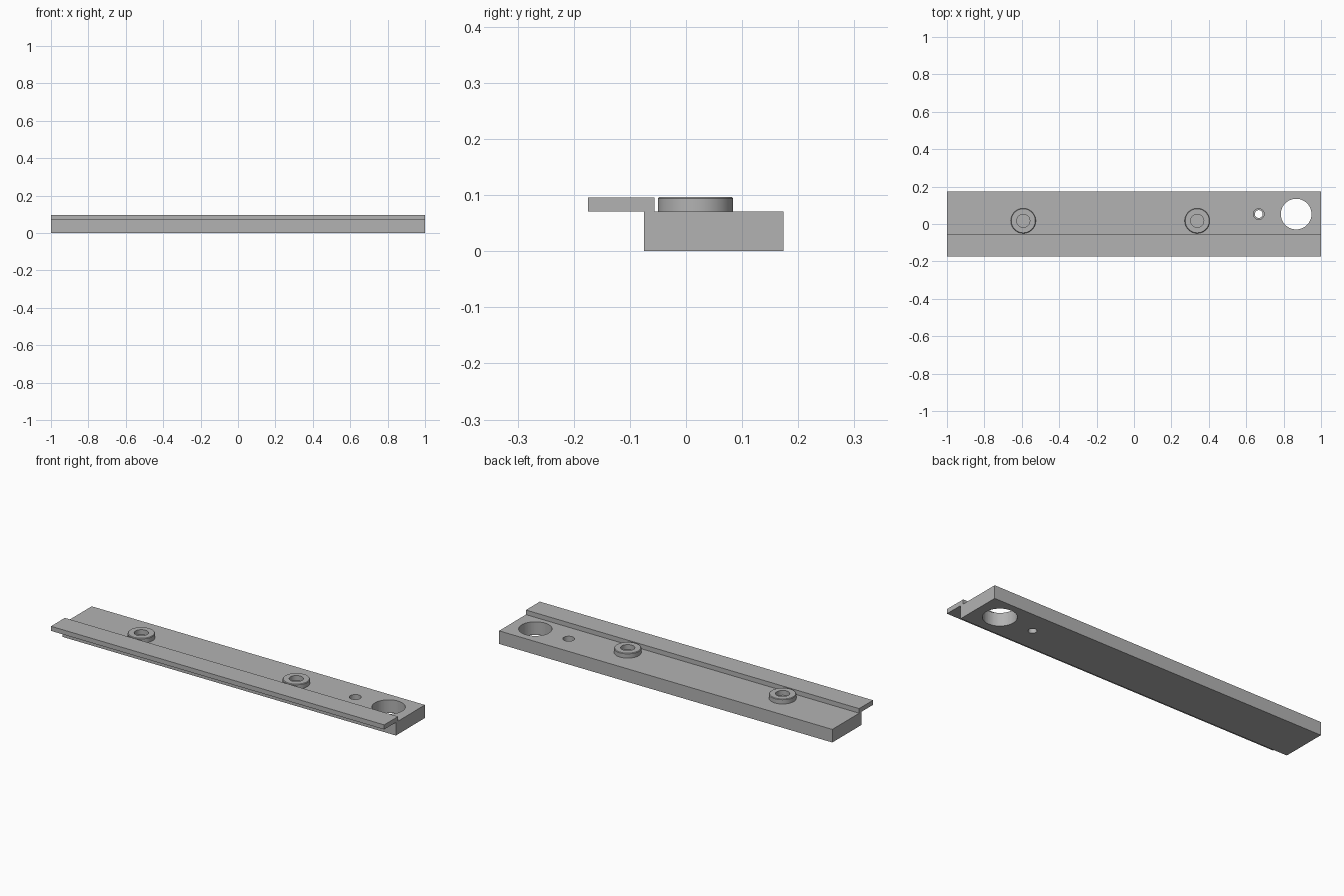
import bpy
import bmesh
import math

old = bpy.data.objects.get("Cube")
if old:
    bpy.data.objects.remove(old, do_unlink=True)

grey = bpy.data.materials.new("plain grey")
grey.use_nodes = True
colour = (0.45, 0.45, 0.45, 1)
grey.diffuse_color = colour
grey.node_tree.nodes["Principled BSDF"].inputs["Base Color"].default_value = colour

BAR_TOP = 0.071


def finish(name, bm):
    mesh = bpy.data.meshes.new(name)
    bmesh.ops.recalc_face_normals(bm, faces=bm.faces)
    bm.to_mesh(mesh)
    bm.free()
    mesh.materials.append(grey)
    obj = bpy.data.objects.new(name, mesh)
    bpy.context.collection.objects.link(obj)
    return obj


def box(name, y0, y1, z0, z1):
    """Full-length slab, two units along x."""
    bm = bmesh.new()
    bmesh.ops.create_cube(bm, size=1)
    for v in bm.verts:
        v.co.x *= 2
        v.co.y = y1 if v.co.y > 0 else y0
        v.co.z = z1 if v.co.z > 0 else z0
    return finish(name, bm)


def lathe(name, x, y, profile, sides=64):
    """Revolve a closed (radius, height) profile about a vertical axis."""
    bm = bmesh.new()
    rings = []
    for r, z in profile:
        rings.append([bm.verts.new((x + r * math.cos(i * math.tau / sides),
                                    y + r * math.sin(i * math.tau / sides), z))
                      for i in range(sides)])
    for a, b in zip(rings, rings[1:] + rings[:1]):
        for i in range(sides):
            j = (i + 1) % sides
            bm.faces.new((a[i], a[j], b[j], b[i]))
    return finish(name, bm)


def drill(target, x, y, radius, z0, z1):
    """Cut a vertical round hole."""
    bm = bmesh.new()
    bmesh.ops.create_cone(bm, cap_ends=True, segments=64, radius1=radius,
                          radius2=radius, depth=z1 - z0)
    bmesh.ops.translate(bm, verts=bm.verts, vec=(x, y, (z0 + z1) / 2))
    cutter = finish("hole_cutter", bm)
    cutter.hide_render = True
    cutter.hide_set(True)
    mod = target.modifiers.new("hole", "BOOLEAN")
    mod.operation = "DIFFERENCE"
    mod.solver = "EXACT"
    mod.object = cutter


def smooth(obj):
    bpy.ops.object.select_all(action="DESELECT")
    obj.select_set(True)
    bpy.context.view_layer.objects.active = obj
    bpy.ops.object.shade_smooth_by_angle(angle=math.radians(30))


# Main bar with a large through hole and a small stepped hole
bar = box("main_bar", -0.075, 0.174, 0, BAR_TOP)
drill(bar, 0.867, 0.053, 0.082, -0.1, 0.2)
drill(bar, 0.667, 0.053, 0.021, -0.1, 0.2)
drill(bar, 0.667, 0.053, 0.029, 0.035, 0.2)
smooth(bar)

# Overhanging front strip
box("front_strip", -0.175, -0.056, BAR_TOP, 0.096)

# Raised collars with a softened top rim
for name, x in (("right_collar", -0.592), ("left_collar", 0.338)):
    collar = lathe(name, x, 0.017, [
        (0.035, BAR_TOP), (0.067, BAR_TOP), (0.067, 0.094),
        (0.064, 0.097), (0.035, 0.097)])
    smooth(collar)
